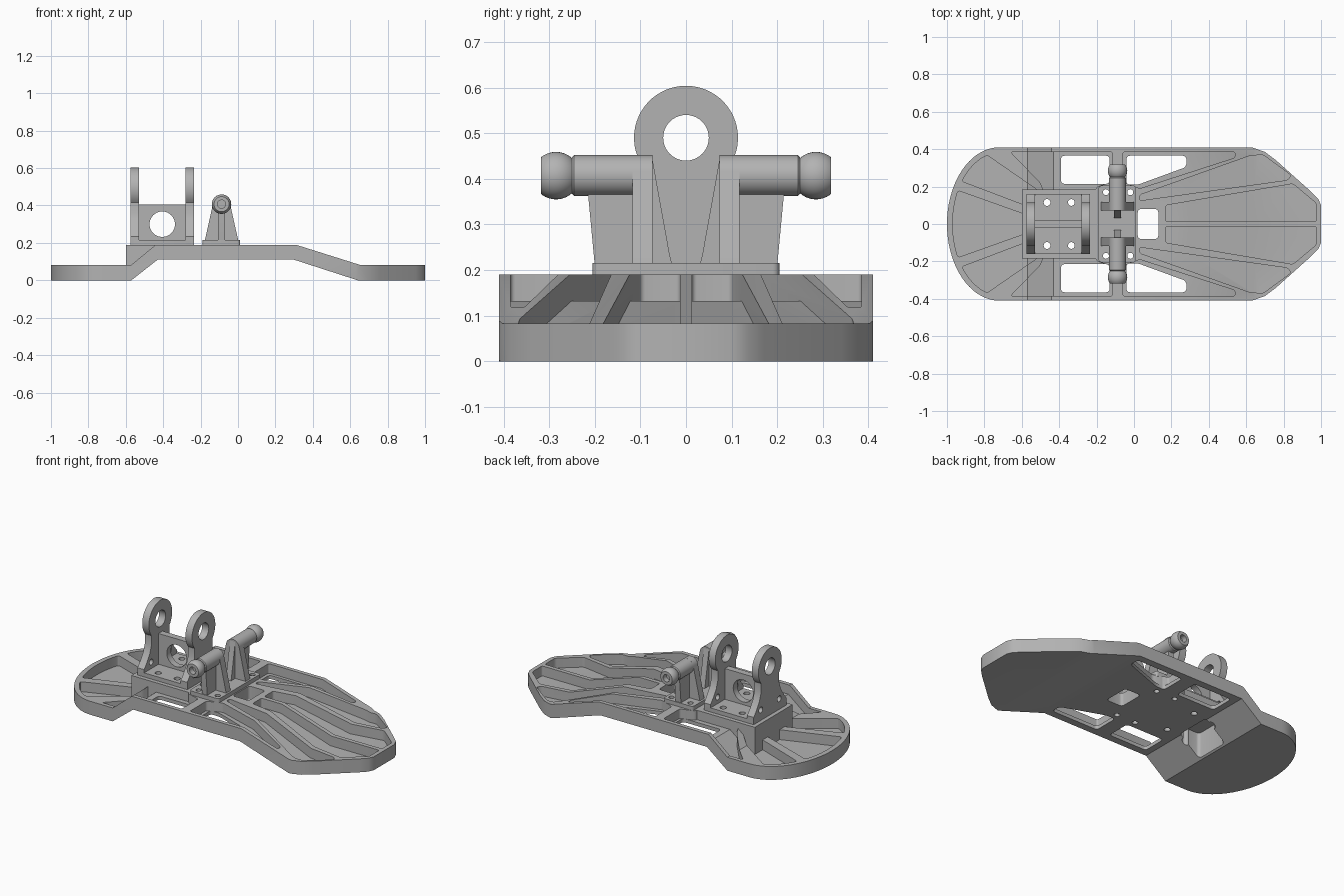
import bpy, bmesh
from math import sin, cos, radians, pi
from mathutils import Matrix

cube = bpy.data.objects.get("Cube")
if cube:
    bpy.data.objects.remove(cube)

grey = bpy.data.materials.new("machined grey")
grey.use_nodes = True
grey.diffuse_color = (0.45, 0.45, 0.45, 1)
grey.node_tree.nodes["Principled BSDF"].inputs["Base Color"].default_value = (0.45, 0.45, 0.45, 1)


def make(name, bm):
    bmesh.ops.recalc_face_normals(bm, faces=bm.faces)
    mesh = bpy.data.meshes.new(name)
    bm.to_mesh(mesh)
    bm.free()
    mesh.materials.append(grey)
    ob = bpy.data.objects.new(name, mesh)
    bpy.context.collection.objects.link(ob)
    return ob


def prism(name, polys, axis, lo, hi, rounding=0):
    """Extrude one or more polygons along an axis, optionally rounding the corners."""
    place = {"x": lambda a, b, t: (t, a, b),
             "y": lambda a, b, t: (a, t, b),
             "z": lambda a, b, t: (a, b, t)}[axis]
    k = "xyz".index(axis)
    bm = bmesh.new()
    for poly in polys:
        rings = [[bm.verts.new(place(a, b, t)) for a, b in poly] for t in (lo, hi)]
        bm.faces.new(rings[0])
        bm.faces.new(rings[1][::-1])
        n = len(poly)
        for i in range(n):
            j = (i + 1) % n
            bm.faces.new((rings[0][i], rings[0][j], rings[1][j], rings[1][i]))
    if rounding:
        edges = [e for e in bm.edges if abs(e.verts[0].co[k] - e.verts[1].co[k]) > (hi - lo) / 2]
        bmesh.ops.bevel(bm, geom=edges, offset=rounding, segments=4, profile=0.5,
                        affect="EDGES", clamp_overlap=True)
    return make(name, bm)


def boolean(ob, other, operation):
    mod = ob.modifiers.new("cut", "BOOLEAN")
    mod.operation, mod.object, mod.solver = operation, other, "EXACT"
    bpy.context.view_layer.objects.active = ob
    bpy.ops.object.modifier_apply(modifier=mod.name)
    bpy.data.objects.remove(other)


def arc(ca, cb, ra, rb, start, end, steps):
    out = []
    for i in range(steps + 1):
        t = radians(start + (end - start) * i / steps)
        out.append((ca + ra * cos(t), cb + rb * sin(t)))
    return out


def circle(a, b, r, n=24):
    return arc(a, b, r, r, 0, 360, n)[:-1]


def rect(a0, a1, b0, b1):
    return [(a0, b0), (a1, b0), (a1, b1), (a0, b1)]


def both(polys):
    """Polygons together with their mirror images across the centre line."""
    return polys + [[(x, -y) for x, y in p] for p in polys]


def flip(poly):
    return poly + [(-a, b) for a, b in reversed(poly)]


# Foot plate: raised side profile trimmed to the top outline
lower = [(-1.1, 0), (-0.57, 0), (-0.43, 0.11), (0.3, 0.11), (0.64, 0), (1.1, 0)]
upper = [(1.1, 0.083), (0.65, 0.083), (0.31, 0.19), (-0.44, 0.19), (-0.57, 0.083), (-1.1, 0.083)]
plate = prism("foot_plate", [lower + upper], "y", -0.6, 0.6)
toe = [(1, 0.1), (0.985, 0.135), (0.95, 0.17), (0.76, 0.34), (0.7, 0.385), (0.63, 0.41)]
outline = arc(-0.72, 0, 0.28, 0.41, 90, 270, 36) + [(x, -y) for x, y in reversed(toe)] + toe
boolean(plate, prism("outline", [outline], "z", -1, 1), "INTERSECT")

# Pockets between the ribs, with a thin floor that follows the underside
heel = [arc(-0.72, 0, 0.25, 0.38, 180 - 28, 180 + 28, 12) + [(-0.58, -0.05), (-0.58, 0.05)]]
side = [
    arc(-0.72, 0, 0.25, 0.38, 180 - 37, 180 - 75, 8) + [(-0.5, 0.17), (-0.58, 0.1)],
    [(-0.66, 0.385), (-0.115, 0.385), (-0.115, 0.225), (-0.2, 0.2), (-0.21, 0.17),
     (-0.48, 0.17), (-0.5, 0.22)],
    [(-0.06, 0.385), (0.54, 0.385), (0.54, 0.355), (0.03, 0.19), (-0.06, 0.225)],
    [(0.03, 0.125), (0.03, 0.155), (0.62, 0.365), (0.69, 0.37), (0.84, 0.26), (0.82, 0.235)],
    [(0.17, 0.1), (0.85, 0.215), (0.975, 0.11), (0.975, 0.013), (0.17, 0.013)],
]
pockets = prism("pockets", heel + both(side), "z", -1, 1, 0.014)
floor = [(x, z + 0.022) for x, z in lower]
boolean(pockets, prism("floor", [floor + [(1.1, 0.6), (-1.1, 0.6)]], "y", -0.6, 0.6), "INTERSECT")
boolean(plate, pockets, "DIFFERENCE")

# Solid seat under the bracket, hollowed from below
seat = [(-0.6, 0.02), (-0.57, 0.02), (-0.43, 0.13), (-0.2, 0.13), (-0.2, 0.19), (-0.6, 0.19)]
boolean(plate, prism("seat", [seat], "y", -0.185, 0.185), "UNION")
boolean(plate, prism("hollow", [rect(-0.56, -0.42, -0.11, 0.11)], "z", -0.1, 0.165, 0.02), "DIFFERENCE")

# Through windows and bolt holes
windows = [rect(-0.39, -0.13, 0.215, 0.365),
           [(-0.04, 0.365), (0.28, 0.365), (0.28, 0.305), (0.02, 0.21), (-0.04, 0.21)]]
middle = [rect(0.02, 0.13, -0.08, 0.08)]
boolean(plate, prism("windows", middle + both(windows), "z", -1, 1, 0.018), "DIFFERENCE")
ear_bolts = both([circle(x, 0.115, 0.018) for x in (-0.465, -0.335)])
arm_bolts = both([circle(x, 0.17, 0.016) for x in (-0.15, -0.02)])
boolean(plate, prism("bolts", ear_bolts + arm_bolts, "z", -1, 1), "DIFFERENCE")

# Bracket with two pierced ears
bracket_base = prism("bracket_base", [rect(-0.575, -0.235, -0.16, 0.16)], "z", 0.185, 0.215, 0.015)
boolean(bracket_base, prism("bolts", ear_bolts, "z", -1, 1), "DIFFERENCE")
half_ear = [(0.16, 0.19), (0.16, 0.235), (0.135, 0.265), (0.105, 0.31), (0.088, 0.36)]
half_ear += arc(0, 0.49, 0.114, 0.114, -40, 88, 20)
for name, x in (("ear_right", -0.575), ("ear_left", -0.28)):
    ear = prism(name, [flip(half_ear)], "x", x, x + 0.045)
    holes = [circle(0, 0.49, 0.05, 40), circle(0.09, 0.255, 0.018), circle(-0.09, 0.255, 0.018)]
    boolean(ear, prism("holes", holes, "x", -1, 1), "DIFFERENCE")
web = prism("bracket_web", [rect(-0.54, -0.27, 0.2, 0.405)], "y", -0.02, 0.02)
boolean(web, prism("hole", [circle(-0.405, 0.3, 0.068, 40)], "y", -1, 1), "DIFFERENCE")

# Arm mount base
cx, cz = -0.088, 0.407
arm_base = prism("arm_base", [rect(-0.19, 0.012, -0.205, 0.205)], "z", 0.185, 0.215, 0.015)
boolean(arm_base, prism("bolts", arm_bolts, "z", -1, 1), "DIFFERENCE")


def lathe(name, profile, sign):
    """Revolve (radius, y) points about the arm axis."""
    bm = bmesh.new()
    verts = [bm.verts.new((cx + r, sign * y, cz)) for r, y in profile]
    edges = [bm.edges.new(pair) for pair in zip(verts, verts[1:])]
    bmesh.ops.spin(bm, geom=verts + edges, cent=(cx, 0, cz), axis=(0, 1, 0),
                   angle=2 * pi, steps=40, use_duplicate=False)
    bmesh.ops.remove_doubles(bm, verts=bm.verts, dist=0.0001)
    return make(name, bm)


# Posts, gussets and ball-ended arms, one set on each side
post = [(-0.178, 0.21), (0.002, 0.21)] + arc(cx, cz, 0.045, 0.045, 10, 170, 20)
outer = [(0.11, 0.21), (0.2, 0.21), (0.215, 0.37), (0.215, 0.407), (0.11, 0.407)]
inner = [(0.08, 0.21), (0.03, 0.21), (0.036, 0.235), (0.073, 0.44), (0.08, 0.44)]
ball = [(r, y) for y, r in arc(0.285, 0, 0.052, 0.052, 132, 51, 14)]
arm = [(0, 0.073), (0.045, 0.073), (0.045, 0.245), (0.04, 0.25)] + ball
arm += [(0.022, 0.318), (0.022, 0.285), (0, 0.285)]
for s, tag in ((1, "back"), (-1, "front")):
    prism("post_" + tag, [post], "y", *sorted((s * 0.073, s * 0.117)))
    for part, shape in (("outer", outer), ("inner", inner)):
        prism(f"{part}_gusset_{tag}", [[(s * y, z) for y, z in shape]], "x", cx - 0.018, cx + 0.018)
    lathe("ball_arm_" + tag, arm, s)

# Smooth the rounded surfaces, keep edges sharp
bpy.ops.object.select_all(action="DESELECT")
for ob in bpy.context.collection.objects:
    if ob.type == "MESH" and grey.name in ob.data.materials:
        ob.select_set(True)
        bpy.context.view_layer.objects.active = ob
bpy.ops.object.shade_smooth_by_angle(angle=radians(25))
